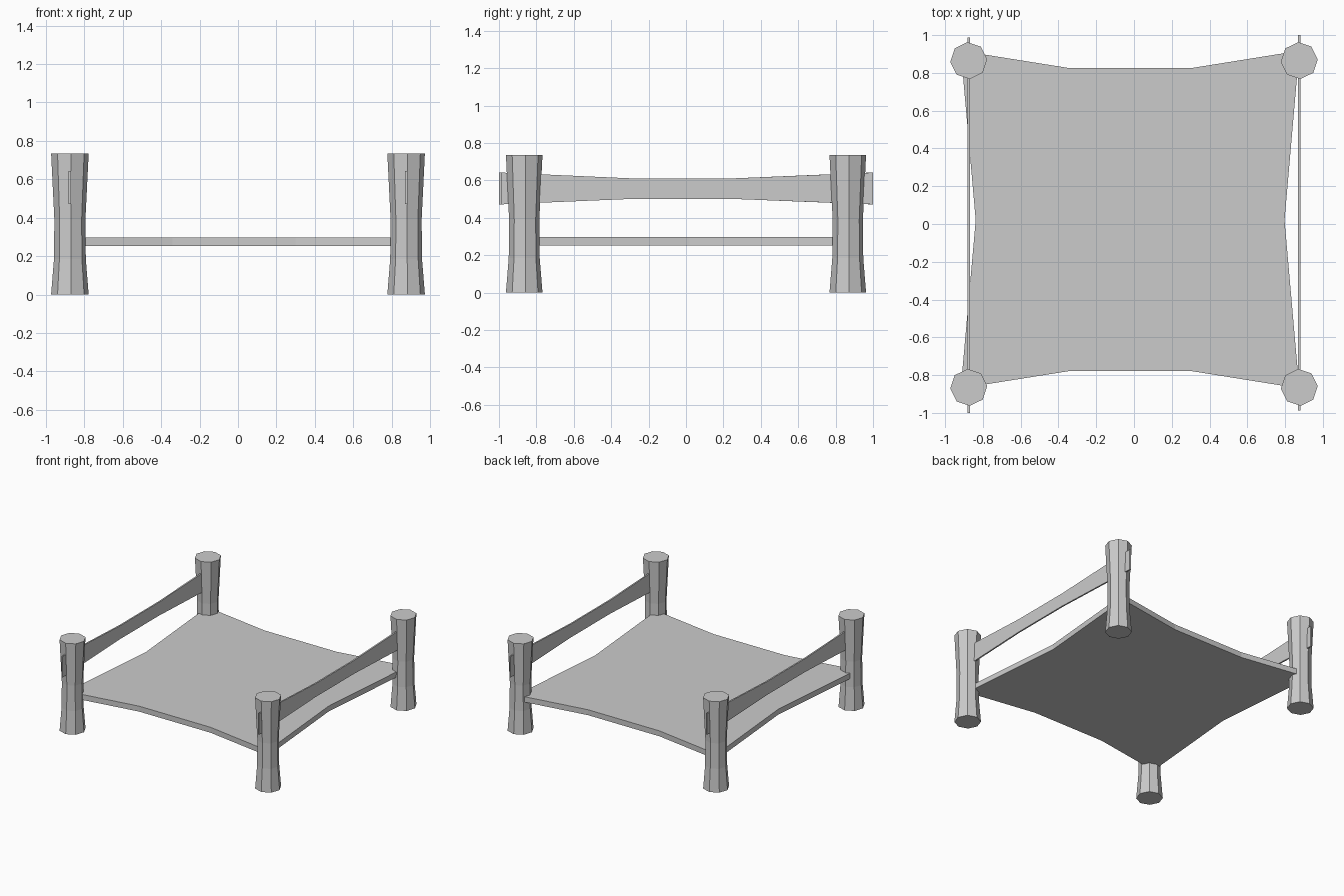
import bpy, bmesh
from math import cos, sin, pi, radians
from mathutils import Vector

if "Cube" in bpy.data.objects:
    bpy.data.objects.remove(bpy.data.objects["Cube"])


def finish(name, bm):
    bmesh.ops.recalc_face_normals(bm, faces=bm.faces)
    mesh = bpy.data.meshes.new(name)
    bm.to_mesh(mesh)
    bm.free()
    obj = bpy.data.objects.new(name, mesh)
    bpy.context.collection.objects.link(obj)
    return obj


def slab(name, outline, depth):
    """Extrude a closed outline of 3D points along a depth vector."""
    bm = bmesh.new()
    face = bm.faces.new([bm.verts.new(p) for p in outline])
    new = bmesh.ops.extrude_face_region(bm, geom=[face], use_keep_orig=True)["geom"]
    bmesh.ops.translate(bm, vec=Vector(depth),
                        verts=[v for v in new if isinstance(v, bmesh.types.BMVert)])
    return finish(name, bm)


def post(name, x, y, sides=8, turn=radians(4)):
    """Eight-sided post with a pinched waist, from stacked rings."""
    bm = bmesh.new()
    rings = []
    for z, r in ((0, 0.098), (0.185, 0.083), (0.39, 0.081), (0.735, 0.098)):
        angles = [turn + 2 * pi * i / sides for i in range(sides)]
        rings.append([bm.verts.new((x + r * cos(a), y + r * sin(a), z)) for a in angles])
    for low, high in zip(rings, rings[1:]):
        for i in range(sides):
            j = (i + 1) % sides
            bm.faces.new((low[i], low[j], high[j], high[i]))
    bm.faces.new(rings[0])
    bm.faces.new(rings[-1])
    return finish(name, bm)


# Four corner posts
for side, x in (("left", -0.875), ("right", 0.875)):
    for end, y in (("front", -0.865), ("back", 0.865)):
        post(f"{end}_{side}_post", x, y)

# Stretched hide bed with edges pulled inwards between the posts
bed = [(-0.917, -0.87), (-0.34, -0.778), (0.30, -0.778), (0.875, -0.87),
       (0.797, 0.02), (0.875, 0.917), (0.30, 0.825), (-0.34, 0.825),
       (-0.917, 0.917), (-0.838, 0.02)]
slab("bed_sheet", [(x, y, 0.253) for x, y in bed], (0, 0, 0.044))

# Thin side rails, narrow in the middle, ends poking through the posts
thick = 0.012
for side, x, y0, y1 in (("left", -0.875, -1.0, 0.987), ("right", 0.875, -0.987, 1.0)):
    profile = [(y0, 0.472), (-0.27, 0.502), (0.23, 0.502), (y1, 0.472),
               (y1, 0.642), (0.23, 0.61), (-0.27, 0.61), (y0, 0.642)]
    slab(f"{side}_rail", [(x - thick / 2, y, z) for y, z in profile], (thick, 0, 0))
